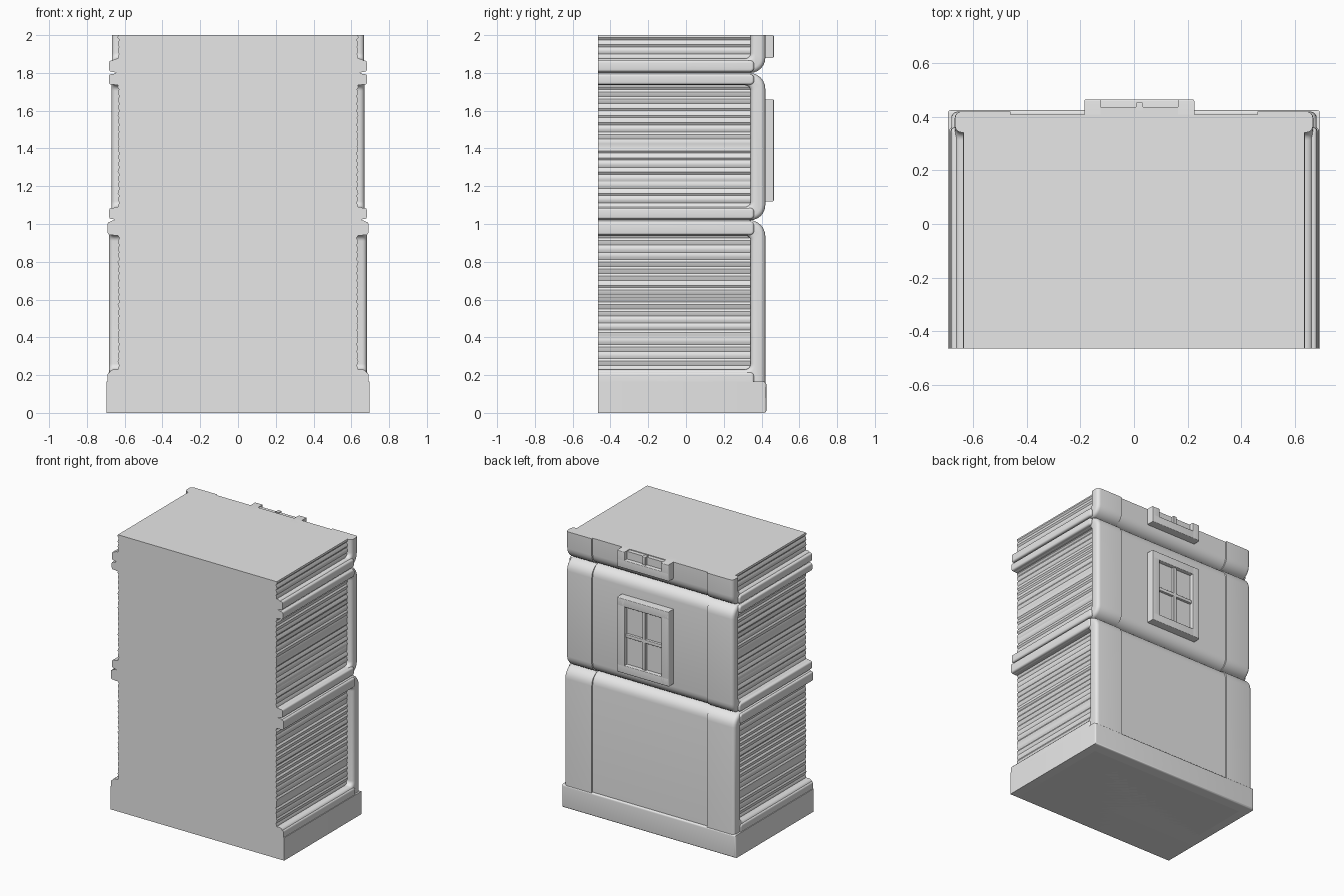
import bpy, bmesh, math, random
from mathutils import Vector

random.seed(4)
FRONT, TOP = -0.465, 2.0
cube = bpy.data.objects.get("Cube")
if cube:
    bpy.data.objects.remove(cube, do_unlink=True)

grey = bpy.data.materials.new("plain grey")
grey.use_nodes = True
grey.diffuse_color = (0.8, 0.8, 0.8, 1)
grey.node_tree.nodes["Principled BSDF"].inputs["Base Color"].default_value = (0.8, 0.8, 0.8, 1)


def rounded(corners, steps=6):
    """Turn (u, v, radius) corners into a smooth outline."""
    out = []
    for i, (u, v, r) in enumerate(corners):
        p = Vector((u, v))
        if not r:
            out.append(p)
            continue
        before = Vector(corners[i - 1][:2])
        after = Vector(corners[(i + 1) % len(corners)][:2])
        da, db = (before - p).normalized(), (after - p).normalized()
        centre = p + (da + db) * r
        for k in range(steps + 1):
            a = math.pi / 2 * k / steps
            out.append(centre - db * r * math.cos(a) - da * r * math.sin(a))
    return out


def prism(name, outline, axis, lo, hi, bevel=0.0, trim=True):
    """Extrude an outline along x or y, softening the far cap."""
    bm = bmesh.new()

    def place(p, t):
        return (t, p[0], p[1]) if axis == "x" else (p[0], t, p[1])
    near = [bm.verts.new(place(p, lo)) for p in outline]
    far = [bm.verts.new(place(p, hi)) for p in outline]
    bm.faces.new(near)
    cap = bm.faces.new(far)
    n = len(outline)
    for i in range(n):
        j = (i + 1) % n
        bm.faces.new((near[i], near[j], far[j], far[i]))
    bmesh.ops.recalc_face_normals(bm, faces=bm.faces)
    if bevel:
        bmesh.ops.bevel(bm, geom=list(cap.edges), offset=bevel, segments=4,
                        profile=0.5, affect="EDGES", clamp_overlap=False)
    if trim:
        for co, no in (((0, FRONT, 0), (0, -1, 0)), ((0, 0, TOP), (0, 0, 1))):
            bmesh.ops.bisect_plane(bm, geom=bm.verts[:] + bm.edges[:] + bm.faces[:],
                                   plane_co=co, plane_no=no, clear_outer=True)
            open_edges = [e for e in bm.edges if e.is_boundary]
            if open_edges:
                bmesh.ops.holes_fill(bm, edges=open_edges, sides=0)
    bmesh.ops.recalc_face_normals(bm, faces=bm.faces)
    mesh = bpy.data.meshes.new(name)
    bm.to_mesh(mesh)
    bm.free()
    mesh.materials.append(grey)
    ob = bpy.data.objects.new(name, mesh)
    bpy.context.collection.objects.link(ob)
    bpy.ops.object.select_all(action="DESELECT")
    ob.select_set(True)
    bpy.context.view_layer.objects.active = ob
    bpy.ops.object.shade_smooth_by_angle(angle=math.radians(35))
    return ob


def rect(u0, u1, v0, v1, r=0.0):
    return rounded([(u0, v0, 0), (u1, v0, r), (u1, v1, r), (u0, v1, 0)])


# Core with gently rippled side siding
rows = 160
side = [(0.633 + 0.004 * math.sin(i * 2.1) + random.uniform(-0.002, 0.002), TOP * i / rows)
        for i in range(rows + 1)]
prism("siding_core", side + [(-x, z) for x, z in reversed(side)], "y", FRONT, 0.345, trim=False)

# Base plinth
prism("base_plinth", rect(-0.695, 0.695, 0, 0.165), "y", FRONT, 0.425, 0.012, trim=False)
for s in (-1, 1):
    prism("base_ledge", rect(-0.6, 0.36, 0.1, 0.215, 0.02), "x", s * 0.55, s * 0.69, 0.012)

# Storeys: bottom, top, opening bottom, opening top, half width, lower corner radius
storeys = [("lower", 0.1, 1.02, 0.23, 0.94, 0.682, 0.0),
           ("middle", 1.02, 1.80, 1.09, 1.735, 0.669, 0.08),
           ("upper", 1.80, 2.2, 1.875, 2.1, 0.668, 0.08)]
for name, z0, z1, h0, h1, width, r in storeys:
    back = 0.408
    wall = rounded([(-0.6, z0, 0), (back, z0, r), (back, z1, 0.08), (-0.6, z1, 0)])
    prism(name + "_back_wall", wall, "x", -0.5, 0.5)
    frame = rounded([(-0.6, z0, 0), (0.42, z0, r), (0.42, z1, 0.085), (-0.6, z1, 0),
                     (-0.6, h1, 0), (0.342, h1, 0.03), (0.342, h0, 0.03), (-0.6, h0, 0)])
    for s in (-1, 1):
        prism(name + "_side_frame", frame, "x", s * 0.46, s * width, 0.025)

# Belt mouldings along both sides
for z0, z1, width in ((0.942, 1.012, 0.69), (1.026, 1.085, 0.682),
                      (1.738, 1.793, 0.684), (1.806, 1.866, 0.682)):
    for s in (-1, 1):
        prism("belt_moulding", rect(-0.6, 0.36, z0, z1, 0.02), "x", s * 0.6, s * width, 0.012)


# Back windows: frame bars, pane and glazing bars
def window(name, z0, z1, open_top):
    x0, x1, bar = -0.185, 0.225, 0.06
    mid = (x0 + x1) / 2
    prism(name + "_pane", rect(x0 + 0.01, x1 - 0.01, z0 + 0.01, z1 - 0.005), "y", 0.34, 0.437)
    prism(name + "_sill", rect(x0, x1, z0, z0 + bar), "y", 0.34, 0.465, 0.006)
    if not open_top:
        prism(name + "_head", rect(x0, x1, z1 - bar, z1), "y", 0.34, 0.465, 0.006)
        zm = (z0 + z1) / 2
        prism(name + "_cross_bar", rect(x0 + bar, x1 - bar, zm - 0.013, zm + 0.013),
              "y", 0.42, 0.454, 0.005)
    for a, b in ((x0, x0 + bar), (x1 - bar, x1)):
        prism(name + "_jamb", rect(a, b, z0, z1), "y", 0.34, 0.465, 0.006)
    prism(name + "_upright_bar", rect(mid - 0.013, mid + 0.013, z0 + bar, z1),
          "y", 0.42, 0.454, 0.005)


window("middle_window", 1.12, 1.66, False)
window("upper_window", 1.88, 2.0, True)
